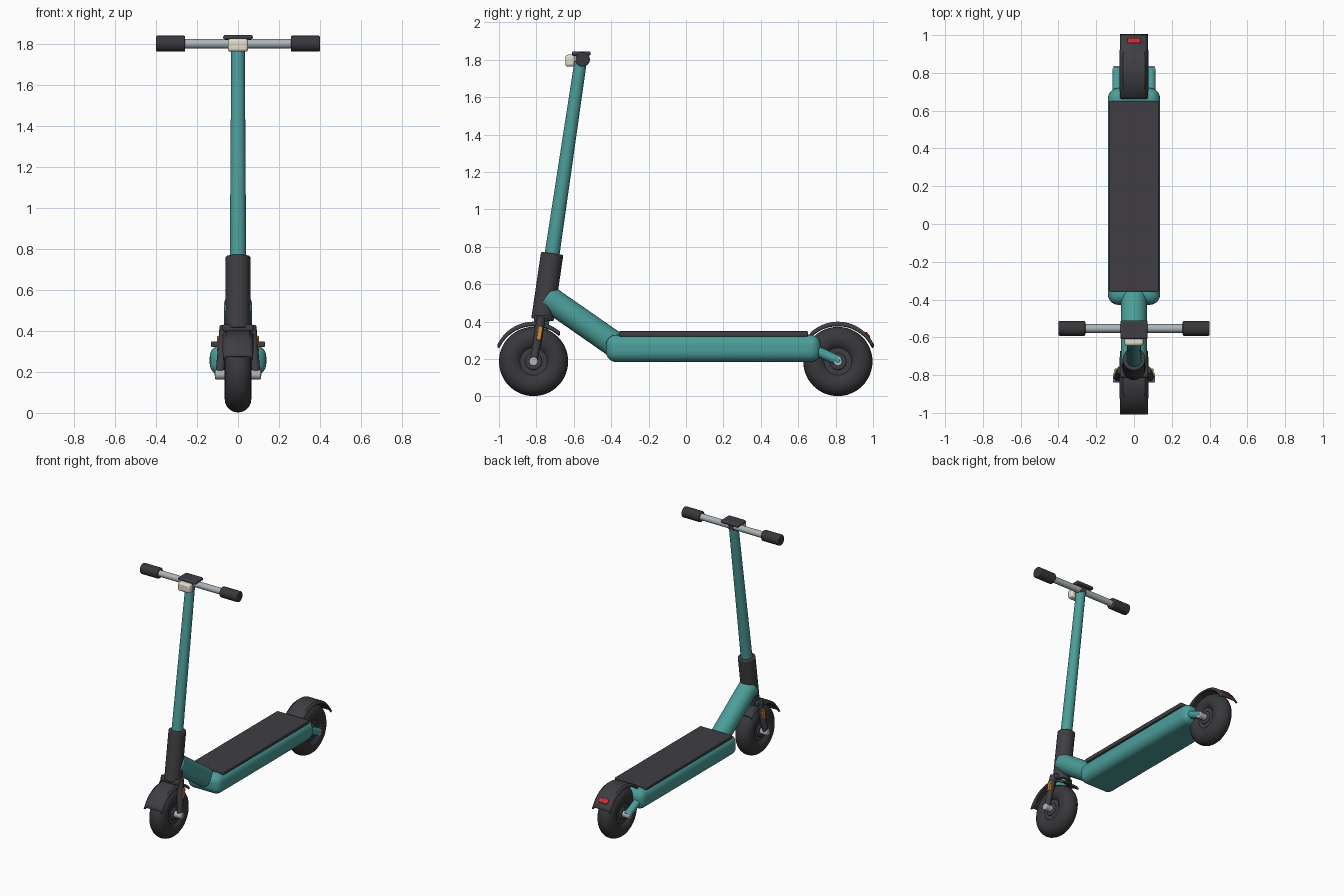
import bpy, bmesh
from math import sin, cos, radians, pi
from mathutils import Vector

if "Cube" in bpy.data.objects:
    bpy.data.objects.remove(bpy.data.objects["Cube"])


def material(name, rgb):
    m = bpy.data.materials.new(name)
    m.use_nodes = True
    m.diffuse_color = (*rgb, 1)
    bsdf = m.node_tree.nodes["Principled BSDF"]
    bsdf.inputs["Base Color"].default_value = (*rgb, 1)
    bsdf.inputs["Roughness"].default_value = 0.6
    return m


TEAL = material("teal paint", (0.07, 0.34, 0.32))
DARK = material("charcoal plastic", (0.05, 0.048, 0.055))
RUBBER = material("black rubber", (0.04, 0.04, 0.044))
METAL = material("brushed metal", (0.42, 0.46, 0.49))
CREAM = material("cream lens", (0.75, 0.72, 0.6))
ORANGE = material("orange reflector", (0.7, 0.26, 0.02))
RED = material("red lens", (0.6, 0.025, 0.03))


def finish(name, mat, smooth=True):
    ob = bpy.context.object
    ob.name = name
    ob.data.materials.append(mat)
    if smooth:
        bpy.ops.object.shade_smooth_by_angle(angle=radians(35))
    return ob


def bevel(ob, width, segments=3):
    mod = ob.modifiers.new("rounding", "BEVEL")
    mod.width, mod.segments = width, segments
    mod.limit_method = "ANGLE"
    return ob


def tube(name, a, b, r1, mat, r2=None, edge=0.0):
    a, b = Vector(a), Vector(b)
    d = b - a
    bpy.ops.mesh.primitive_cone_add(vertices=32, radius1=r1, radius2=r2 or r1, depth=d.length,
                                    location=(a + b) / 2,
                                    rotation=d.to_track_quat("Z", "Y").to_euler())
    ob = finish(name, mat)
    return bevel(ob, edge) if edge else ob


def box(name, loc, size, mat, edge=0.0, tilt=0.0, segments=3):
    bpy.ops.mesh.primitive_cube_add(size=1, location=loc)
    ob = bpy.context.object
    ob.scale = size
    bpy.ops.object.transform_apply(location=False, rotation=False, scale=True)
    ob.rotation_euler.x = tilt
    finish(name, mat)
    return bevel(ob, edge, segments) if edge else ob


def stem_point(z):
    """Point on the raked steering axis at height z."""
    return Vector((0, -0.716 + (z - 0.76) * 0.148, z))


def wheel(name, y):
    c = Vector((0, y, 0.187))
    bpy.ops.mesh.primitive_torus_add(location=c, rotation=(0, pi / 2, 0), major_segments=64,
                                     minor_segments=24, major_radius=0.12, minor_radius=0.065)
    finish(name + "_tyre", RUBBER)
    for part, r, half, mat in (("hub", 0.085, 0.045, DARK), ("hub_cap", 0.045, 0.055, DARK),
                               ("axle", 0.024, 0.112, METAL)):
        x = Vector((half, 0, 0))
        tube(f"{name}_{part}", c - x, c + x, r, mat, edge=0.006)


def fender(name, y, facing, start, end):
    """Curved strip over a wheel, with a small outward lip at its free end."""
    bm = bmesh.new()
    angles = [start + (end - start) * i / 24 for i in range(25)]
    path = [(0.207 * cos(radians(a)), 0.207 * sin(radians(a))) for a in angles]
    path.append((0.188, 0.088))
    rows = []
    for py, pz in path:
        rows.append([bm.verts.new((x, y + facing * py, 0.187 + pz - drop))
                     for x, drop in ((-0.072, 0.014), (-0.055, 0), (0.055, 0), (0.072, 0.014))])
    for r, s in zip(rows, rows[1:]):
        for i in range(3):
            bm.faces.new((r[i], r[i + 1], s[i + 1], s[i]))
    bmesh.ops.recalc_face_normals(bm, faces=bm.faces)
    me = bpy.data.meshes.new(name)
    bm.to_mesh(me)
    bm.free()
    ob = bpy.data.objects.new(name, me)
    bpy.context.collection.objects.link(ob)
    bpy.ops.object.select_all(action="DESELECT")
    bpy.context.view_layer.objects.active = ob
    ob.select_set(True)
    finish(name, DARK)
    mod = ob.modifiers.new("thickness", "SOLIDIFY")
    mod.thickness, mod.offset = 0.012, 0


# Wheels and fenders
FRONT, REAR = -0.815, 0.812
wheel("front_wheel", FRONT)
wheel("rear_wheel", REAR)
fender("front_fender", FRONT, -1, 132, 33)
fender("rear_fender", REAR, 1, 135, 33)
box("tail_light", (0, 0.968, 0.327), (0.07, 0.036, 0.02), RED, 0.006, radians(-49))

# Deck with grip mat
box("deck", (0, 0.146, 0.257), (0.276, 1.148, 0.146), TEAL, 0.055, segments=6)
box("deck_mat", (0, 0.147, 0.335), (0.264, 1.01, 0.028), DARK, 0.006)

# Neck joining the deck to the head tube
tube("neck", (0, -0.748, 0.533), (0, -0.38, 0.277), 0.069, TEAL, edge=0.008)
bpy.ops.mesh.primitive_uv_sphere_add(segments=32, ring_count=16, radius=0.069,
                                     location=(0, -0.38, 0.275))
finish("neck_joint", TEAL)

# Steering column
tube("steerer", stem_point(0.36), stem_point(0.8), 0.038, TEAL)
tube("head_tube", stem_point(0.41), stem_point(0.765), 0.06, DARK, edge=0.006)
tube("stem", stem_point(0.74), stem_point(1.79), 0.04, TEAL, 0.033)

# Fork, reflectors and rear arms on both sides
box("fork_crown", (0, -0.775, 0.415), (0.15, 0.075, 0.035), DARK, 0.01)
for side, s in (("left", 1), ("right", -1)):
    tube(f"{side}_fork_leg", (s * 0.066, -0.773, 0.425), (s * 0.09, FRONT, 0.18),
         0.024, DARK, 0.02, edge=0.005)
    box(f"{side}_reflector", (s * 0.092, -0.782, 0.338), (0.022, 0.024, 0.074), ORANGE,
        0.004, radians(-9))
    tube(f"{side}_rear_arm", (s * 0.088, 0.66, 0.262), (s * 0.088, 0.822, 0.187),
         0.027, TEAL, edge=0.006)

# Handlebar, grips, display and headlight
BAR = Vector((0, -0.553, 1.802))
tube("handlebar", BAR - Vector((0.395, 0, 0)), BAR + Vector((0.395, 0, 0)), 0.023, METAL)
for side, s in (("left", 1), ("right", -1)):
    tube(f"{side}_grip", BAR + Vector((s * 0.258, 0, 0)), BAR + Vector((s * 0.4, 0, 0)),
         0.039, RUBBER, edge=0.006)
box("display", (0, -0.56, 1.833), (0.144, 0.1, 0.024), DARK, 0.01)
box("display_mount", (0, -0.56, 1.805), (0.06, 0.06, 0.05), DARK, 0.01)
box("headlight", (0, -0.62, 1.795), (0.1, 0.05, 0.064), CREAM, 0.014)
